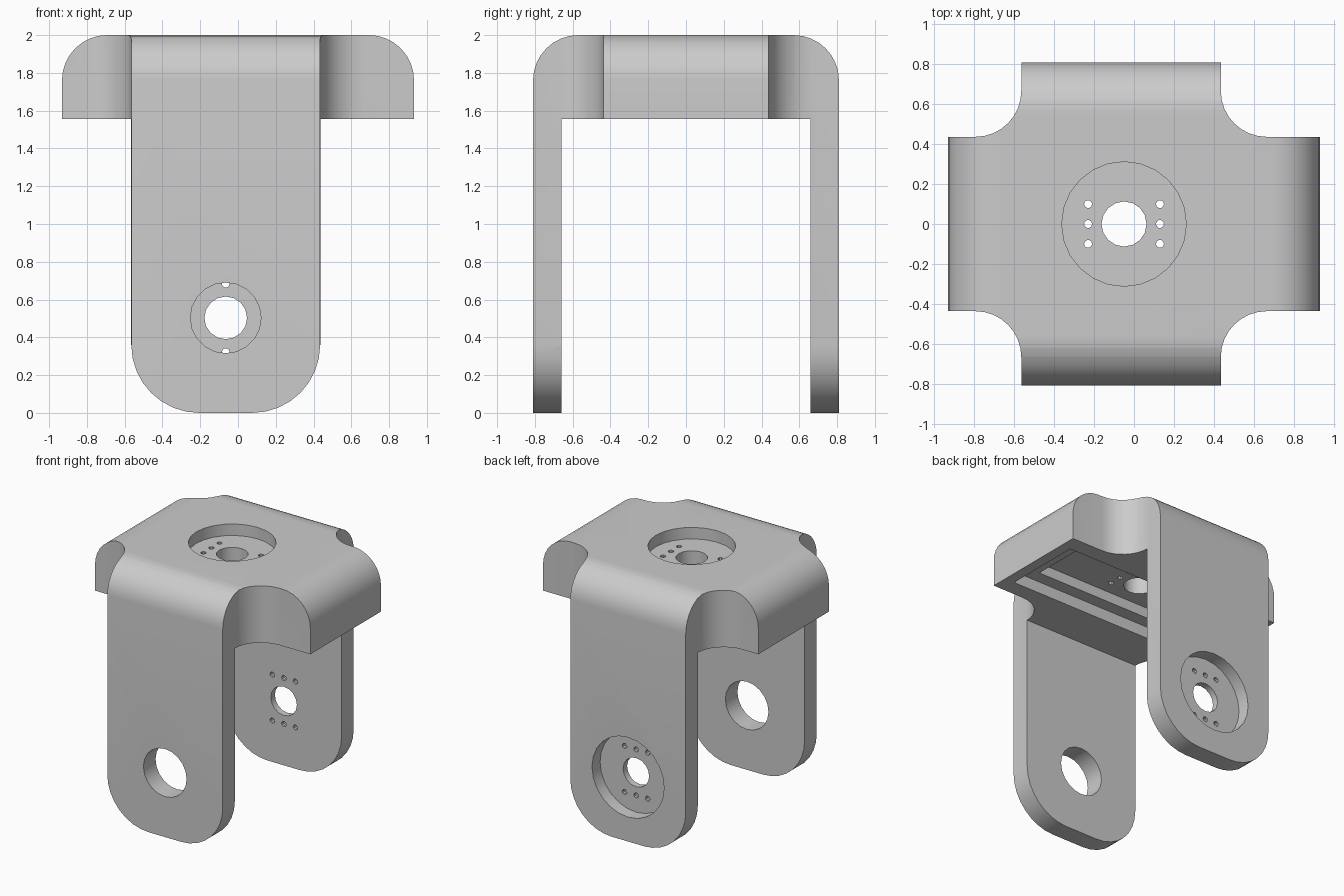
import bpy, bmesh
from math import cos, sin, radians
from mathutils import Matrix, Vector

cube = bpy.data.objects.get("Cube")
if cube:
    bpy.data.objects.remove(cube, do_unlink=True)

grey = bpy.data.materials.new("plain_grey")
grey.use_nodes = True
grey.diffuse_color = (0.6, 0.6, 0.6, 1)
grey.node_tree.nodes["Principled BSDF"].inputs["Base Color"].default_value = (0.6, 0.6, 0.6, 1)

# Main dimensions
XL, XR, XC = -0.565, 0.435, -0.065    # leg edges and centre
ARM_X, ARM_Y = 0.932, 0.437           # side arm reach and half width
LEG_OUT, LEG_IN = 0.81, 0.66          # leg outer and inner faces
TOP, UNDER = 2.0, 1.555               # head top and underside
FOLD, FILLET, FOOT = 0.24, 0.23, 0.36 # rounding radii
HOLE_Z, HEAD_X = 0.503, -0.05         # pivot centres


def arc(cx, cy, r, start, end, n=8):
    angles = [radians(start + (end - start) * i / n) for i in range(n + 1)]
    return [(cx + r * cos(a), cy + r * sin(a)) for a in angles]


def make_object(name, bm):
    bmesh.ops.recalc_face_normals(bm, faces=bm.faces)
    mesh = bpy.data.meshes.new(name)
    bm.to_mesh(mesh)
    bm.free()
    mesh.materials.append(grey)
    obj = bpy.data.objects.new(name, mesh)
    bpy.context.collection.objects.link(obj)
    return obj


def prism(name, points, axis, low, high):
    """Extrude a closed outline along one axis."""
    place = {"x": lambda p, d: (d, p[0], p[1]),
             "y": lambda p, d: (p[0], d, p[1]),
             "z": lambda p, d: (p[0], p[1], d)}[axis]
    bm = bmesh.new()
    face = bm.faces.new([bm.verts.new(place(p, low)) for p in points])
    new = bmesh.ops.extrude_face_region(bm, geom=[face])["geom"]
    shift = Vector(place((0, 0), high - low))
    bmesh.ops.translate(bm, vec=shift, verts=[v for v in new if isinstance(v, bmesh.types.BMVert)])
    return make_object(name, bm)


def cylinder(axis, centre, r, low, high, sides):
    step = 360 / sides
    ring = arc(centre[0], centre[1], r, 0, 360 - step, sides - 1)
    return prism("cutter", ring, axis, low, high)


def box(hx, hy, low, high):
    return prism("cutter", [(-hx, -hy), (hx, -hy), (hx, hy), (-hx, hy)], "z", low, high)


def combine(body, tool, operation="DIFFERENCE"):
    tool.hide_render = True
    mod = body.modifiers.new("cut", "BOOLEAN")
    mod.object, mod.operation, mod.solver = tool, operation, "EXACT"
    bpy.context.view_layer.objects.active = body
    bpy.ops.object.modifier_apply(modifier=mod.name)
    bpy.data.objects.remove(tool, do_unlink=True)


# Cross-shaped plan with concave inner corners
F, AY = FILLET, ARM_Y + FILLET
END = 1.2
plan = ([(END, ARM_Y)] + arc(XR + F, AY, F, 270, 180) + [(XR, END), (XL, END)]
        + arc(XL - F, AY, F, 0, -90) + [(-END, ARM_Y), (-END, -ARM_Y)]
        + arc(XL - F, -AY, F, 90, 0) + [(XL, -END), (XR, -END)]
        + arc(XR + F, -AY, F, 180, 90) + [(END, -ARM_Y)])
bracket = prism("bracket", plan, "z", -0.1, 2.1)

# Front outline: folded side arms above, rounded feet below
crown = TOP + 0.0005
front = (arc(ARM_X - FOLD, crown - FOLD, FOLD, 0, 90)
         + arc(FOLD - ARM_X, crown - FOLD, FOLD, 90, 180)
         + [(-ARM_X, FOOT)] + arc(XL + FOOT, FOOT, FOOT, 180, 270)
         + arc(XR - FOOT, FOOT, FOOT, 270, 360) + [(ARM_X, FOOT)])
combine(bracket, prism("cutter", front, "y", -1.5, 1.5), "INTERSECT")

# Side outline: inverted U with folded shoulders
side = (arc(LEG_OUT - FOLD, TOP - FOLD, FOLD, 0, 90)
        + arc(FOLD - LEG_OUT, TOP - FOLD, FOLD, 90, 180)
        + [(-LEG_OUT, -0.2), (-LEG_IN, -0.2), (-LEG_IN, UNDER),
           (LEG_IN, UNDER), (LEG_IN, -0.2), (LEG_OUT, -0.2)])
combine(bracket, prism("cutter", side, "x", -1.5, 1.5), "INTERSECT")

# Stepped pocket under the head
combine(bracket, box(0.85, 0.31, 1.4, 1.645))
combine(bracket, box(0.7, 0.21, 1.6, 1.725))

# Head recess, shaft hole and screw holes
combine(bracket, cylinder("z", (HEAD_X, 0), 0.312, TOP - 0.09, 2.2, 24))
combine(bracket, cylinder("z", (HEAD_X, 0), 0.113, 1.65, 2.1, 16))
for dx in (-0.18, 0.18):
    for dy in (-0.1, 0, 0.1):
        combine(bracket, cylinder("z", (HEAD_X + dx, dy), 0.02, 1.65, 2.1, 10))

# Front leg bearing hole
combine(bracket, cylinder("y", (XC, HOLE_Z), 0.187, -1, -0.5, 20))

# Back leg recess, shaft hole and screw holes
combine(bracket, cylinder("y", (XC, HOLE_Z), 0.312, LEG_OUT - 0.1, 1, 24))
combine(bracket, cylinder("y", (XC, HOLE_Z), 0.113, 0.5, 1, 16))
for dz in (-0.18, 0.18):
    for dx in (-0.1, 0, 0.1):
        combine(bracket, cylinder("y", (XC + dx, HOLE_Z + dz), 0.02, 0.5, 1, 10))

# Smooth the rounds and keep the corners crisp
bpy.ops.object.select_all(action="DESELECT")
bracket.select_set(True)
bpy.context.view_layer.objects.active = bracket
bpy.ops.object.shade_smooth_by_angle(angle=radians(30))
